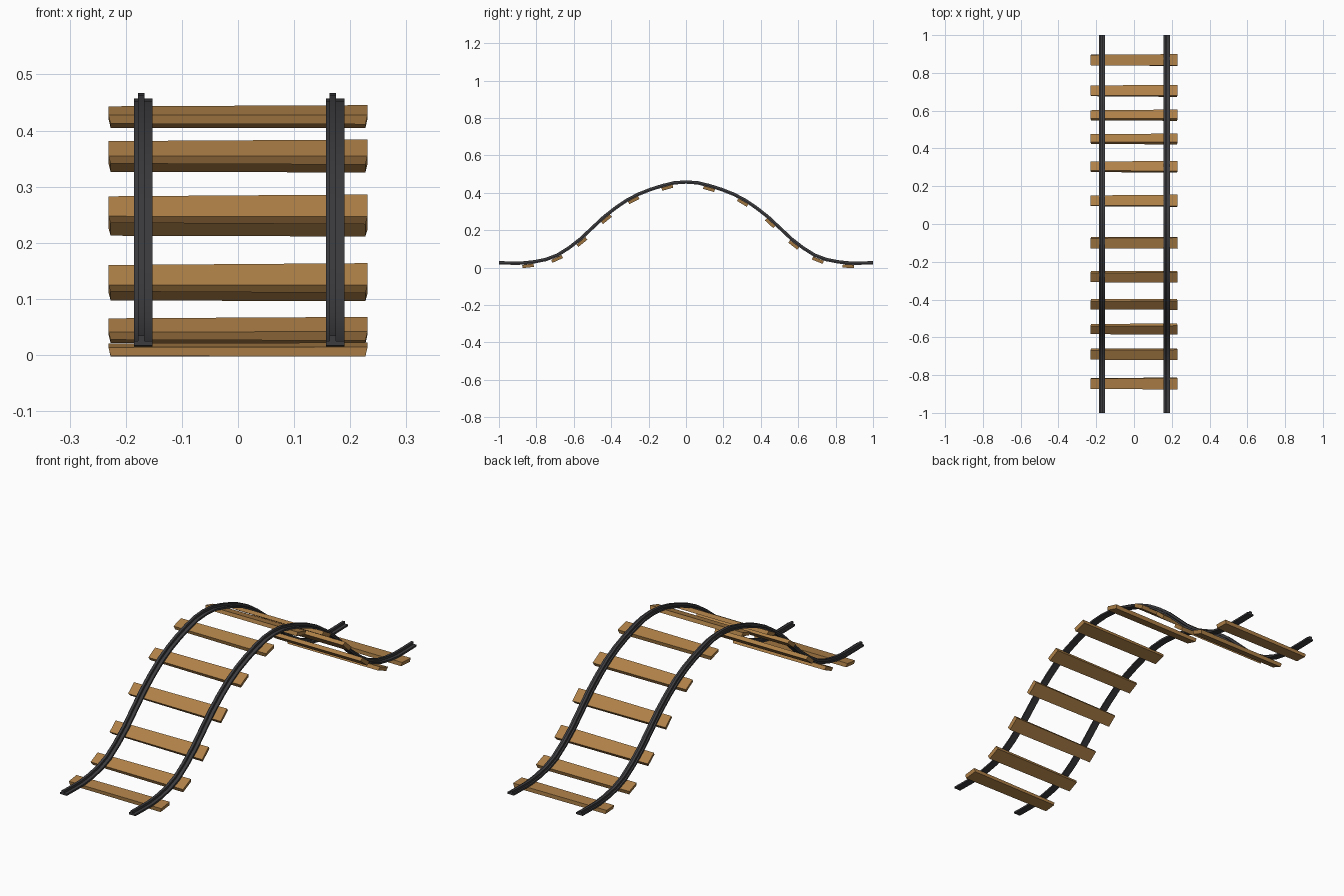
import bpy, math

if "Cube" in bpy.data.objects:
    bpy.data.objects.remove(bpy.data.objects["Cube"])

# Half of the hump profile: (distance from the middle, height)
PATH = [(0, .457), (.103, .444), (.287, .376), (.436, .272), (.567, .150),
        (.70, .060), (.845, .026), (1.0, .025)]


def tangent(i):
    if i in (0, len(PATH) - 1):
        return 0.0
    (a, za), (b, zb) = PATH[i - 1], PATH[i + 1]
    return (zb - za) / (b - a)


def height(y):
    d = min(abs(y), 1.0)
    i = max(k for k in range(len(PATH) - 1) if PATH[k][0] <= d)
    (a, za), (b, zb) = PATH[i], PATH[i + 1]
    h = b - a
    t = (d - a) / h
    return ((2*t**3 - 3*t**2 + 1) * za + (t**3 - 2*t**2 + t) * h * tangent(i)
            + (3*t**2 - 2*t**3) * zb + (t**3 - t**2) * h * tangent(i + 1))


def slope_angle(y):
    if abs(y) > .99:
        return 0.0
    return math.atan((height(y + .005) - height(y - .005)) / .01)


def material(name, color):
    m = bpy.data.materials.new(name)
    m.diffuse_color = (*color, 1)
    m.use_nodes = True
    m.node_tree.nodes["Principled BSDF"].inputs["Base Color"].default_value = m.diffuse_color
    return m


def mesh_object(name, verts, faces, mat):
    me = bpy.data.meshes.new(name)
    me.from_pydata(verts, [], faces)
    me.materials.append(mat)
    ob = bpy.data.objects.new(name, me)
    bpy.context.collection.objects.link(ob)
    return ob


steel = material("dark_steel", (.045, .045, .05))
wood = material("wood", (.43, .22, .065))

# Rail cross-section: wide foot with a narrow, slightly offset head
SECTION = [(-.0165, -.008), (.0165, -.008), (.0165, 0), (.002, 0),
           (.002, .010), (-.0095, .010), (-.0095, 0), (-.0165, 0)]
STEPS = 32


def rail(name, x):
    verts, faces, n = [], [], len(SECTION)
    for s in range(STEPS + 1):
        y = -1 + 2 * s / STEPS
        a = slope_angle(y)
        for u, v in SECTION:
            verts.append((x + u, y - v * math.sin(a), height(y) + v * math.cos(a)))
    for s in range(STEPS):
        for k in range(n):
            p, q = s * n + k, s * n + (k + 1) % n
            faces.append((p, q, q + n, p + n))
    # End caps: foot and head
    e = STEPS * n
    faces += [(7, 6, 3, 2, 1, 0), (6, 5, 4, 3)]
    faces += [(e, e + 1, e + 2, e + 3, e + 6, e + 7), (e + 3, e + 4, e + 5, e + 6)]
    ob = mesh_object(name, verts, [f[::-1] for f in faces], steel)
    bpy.ops.object.select_all(action='DESELECT')
    ob.select_set(True)
    bpy.context.view_layer.objects.active = ob
    bpy.ops.object.mode_set(mode='EDIT')
    bpy.ops.mesh.select_all(action='SELECT')
    bpy.ops.mesh.normals_make_consistent(inside=False)
    bpy.ops.object.mode_set(mode='OBJECT')
    bpy.ops.object.shade_smooth_by_angle(angle=math.radians(30))


rail("left_rail", -.169)
rail("right_rail", .173)

# Sleepers: rough planks with tapered ends, hung under the rails
SLEEPER_Y = [-.845, -.69, -.557, -.426, -.28, -.10, .123, .303, .45, .576, .705, .868]
PLANK = [(-.227, -.027, -.009), (.227, -.031, -.009), (.227, .031, -.009), (-.227, .029, -.009),
         (-.231, -.028, .007), (.231, -.030, .008), (.231, .031, .009), (-.231, .027, .008)]
FACES = [(3, 2, 1, 0), (4, 5, 6, 7), (0, 1, 5, 4), (1, 2, 6, 5), (2, 3, 7, 6), (3, 0, 4, 7)]
for i, y in enumerate(SLEEPER_Y):
    yr = y - .016 * math.sin(slope_angle(y))
    a = slope_angle(yr)
    ob = mesh_object(f"sleeper_{i + 1}", PLANK, FACES, wood)
    ob.location = (0, y, height(yr) - .016 * math.cos(a))
    ob.rotation_euler.x = a
